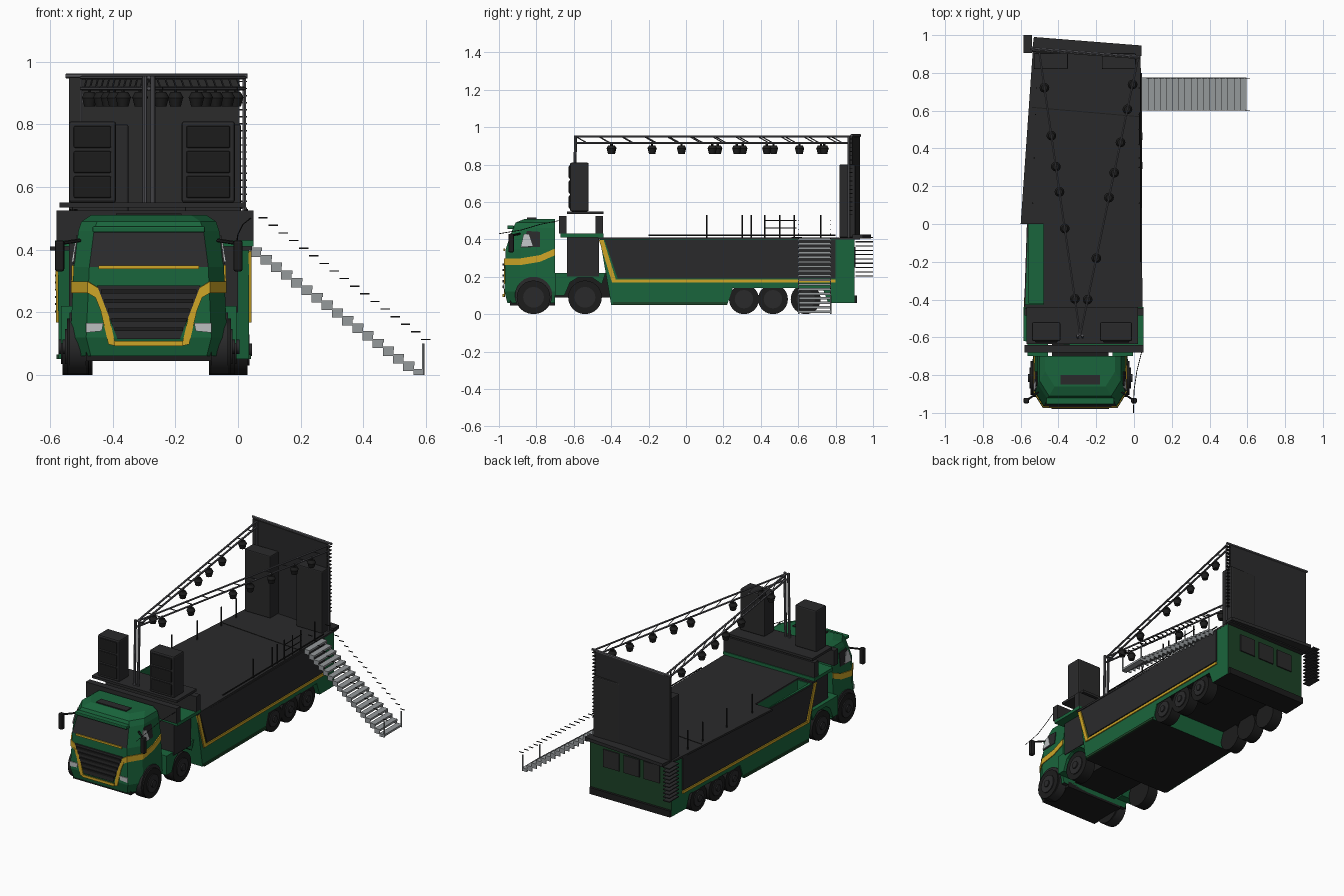
import bpy, bmesh, math
from mathutils import Vector

cube = bpy.data.objects.get("Cube")
if cube:
    bpy.data.objects.remove(cube)


def material(name, r, g, b):
    m = bpy.data.materials.new(name)
    m.use_nodes = True
    m.diffuse_color = (r, g, b, 1)
    m.node_tree.nodes["Principled BSDF"].inputs["Base Color"].default_value = (r, g, b, 1)
    return m


CHARCOAL = material("charcoal", .023, .023, .024)
TYRE = material("tyre black", .012, .012, .012)
GREEN = material("green paint", .01, .13, .045)
DARK_GREEN = material("dark green", .012, .055, .02)
YELLOW = material("yellow stripe", .62, .38, .02)
GREY = material("step grey", .3, .32, .33)
SILVER = material("lamp silver", .5, .52, .53)
STEEL = material("truss steel", .09, .09, .1)
CX = -.285  # cab centre line


def finish(name, bm, *mats):
    bmesh.ops.recalc_face_normals(bm, faces=bm.faces)
    me = bpy.data.meshes.new(name)
    bm.to_mesh(me)
    bm.free()
    ob = bpy.data.objects.new(name, me)
    bpy.context.collection.objects.link(ob)
    for m in mats:
        me.materials.append(m)
    return ob


def loft(name, rings, *mats):
    """Skin between rings of equal length and cap both ends."""
    bm = bmesh.new()
    vs = [[bm.verts.new(p) for p in ring] for ring in rings]
    n = len(vs[0])
    for a, b in zip(vs, vs[1:]):
        for i in range(n):
            j = (i + 1) % n
            bm.faces.new((a[i], a[j], b[j], b[i]))
    bm.faces.new(vs[0])
    bm.faces.new(vs[-1])
    bm.normal_update()
    return finish(name, bm, *mats)


def slab(name, outline, z0, z1, mat):
    return loft(name, [[(x, y, z) for x, y in outline] for z in (z0, z1)], mat)


def box(name, x0, x1, y0, y1, z0, z1, mat, bevel=0):
    ob = slab(name, [(x0, y0), (x1, y0), (x1, y1), (x0, y1)], z0, z1, mat)
    if bevel:
        mod = ob.modifiers.new("bevel", 'BEVEL')
        mod.width, mod.segments = bevel, 2
    return ob


def side(name, outline, xa, xb, *mats):
    """Side profile between two x positions, each a function of y."""
    return loft(name, [[(f(y), y, z) for y, z in outline] for f in (xa, xb)], *mats)


def rod(name, a, b, r, mat, sides=6, r2=None):
    a, b = Vector(a), Vector(b)
    bm = bmesh.new()
    bmesh.ops.create_cone(bm, cap_ends=True, segments=sides, radius1=r,
                          radius2=r if r2 is None else r2, depth=(b - a).length)
    turn = (b - a).to_track_quat('Z', 'Y').to_matrix().to_4x4()
    turn.translation = (a + b) / 2
    bm.transform(turn)
    ob = finish(name, bm, mat)
    if sides > 8:
        for p in ob.data.polygons:
            p.use_smooth = len(p.vertices) == 4
    return ob


def ribbon(name, pts, offset, mat):
    bm = bmesh.new()
    off = Vector(offset)
    low = [bm.verts.new(p) for p in pts]
    top = [bm.verts.new(Vector(p) + off) for p in pts]
    for i in range(len(pts) - 1):
        bm.faces.new((low[i], low[i + 1], top[i + 1], top[i]))
    ob = finish(name, bm, mat)
    ob.modifiers.new("thickness", 'SOLIDIFY').thickness = .006
    return ob


def wheel(name, x, y, r, out):
    w = .07
    rod(name + "_tyre", (x - out * w, y, r), (x, y, r), r, TYRE, 24)
    rod(name + "_rim", (x, y, r), (x + out * .006, y, r), r * .62, CHARCOAL, 16)
    rod(name + "_hub", (x, y, r), (x + out * .014, y, r), r * .25, CHARCOAL, 10)


# Cab: stacked plan sections with chamfered front corners
def section(z, w, front):
    pts = [(w, -.70), (w, front + .08), (w - .05, front)]
    pts += [(-x, y) for x, y in reversed(pts)]
    return [(CX + x, y, z) for x, y in pts]


cab = loft("cab", [section(*s) for s in (
    (.06, .235, -.955), (.12, .25, -.97), (.345, .24, -.965),
    (.46, .225, -.925), (.49, .215, -.91), (.51, .185, -.86))], GREEN, CHARCOAL)
for p in cab.data.polygons:
    c = p.center
    if .36 < c.z < .44 and c.y < -.93 or p.normal.z < -.9:
        p.material_index = 1
box("cab_roof_hatch", CX - .105, CX + .105, -.85, -.80, .508, .516, CHARCOAL)
box("sun_visor", CX - .18, CX + .18, -.955, -.92, .455, .475, GREEN, .005)
box("cab_base", CX - .2, CX + .2, -.94, -.70, .045, .08, TYRE)

# Grille, bars and front trim
loft("grille", [[(CX + x, y, z) for x, z in ((-.165, .285), (.165, .285), (.1, .115), (-.1, .115))]
                for y in (-.966, -.974)], CHARCOAL)
for i in range(5):
    z = .14 + i * .03
    w = .1 + (z - .115) * .36
    box("grille_bar", CX - w, CX + w, -.98, -.972, z, z + .012, TYRE)
ribbon("windshield_stripe", [(CX - .16, -.969, .338), (CX + .16, -.969, .338)], (0, 0, .012), YELLOW)
ribbon("grille_bottom_stripe", [(CX - .11, -.974, .092), (CX + .11, -.974, .092)], (0, 0, .016), YELLOW)

for s, tag in ((1, "left"), (-1, "right")):
    def at(x, y, z):
        return (CX + s * x, y, z)
    # Yellow band sweeping from the cab side to the grille
    ribbon(tag + "_cab_stripe", [at(.246, -.70, .315), at(.247, -.78, .28), at(.248, -.888, .262),
                                 at(.196, -.972, .262), at(.15, -.972, .235)], (0, 0, .036), YELLOW)
    ribbon(tag + "_grille_stripe", [at(.15, -.974, .25), at(.13, -.974, .2), at(.105, -.974, .092)],
           (s * .024, 0, .006), YELLOW)
    loft(tag + "_headlight", [[at(x, y, z) for x, z in ((.145, .165), (.2, .165), (.2, .135), (.15, .14))]
                              for y in (-.967, -.975)], SILVER)
    # Side window follows the inward lean of the cab
    loft(tag + "_side_window", [[at(w + d, y, z) for y, z, w in (
        (-.885, .355, .239), (-.78, .36, .238), (-.78, .44, .228), (-.85, .445, .228))]
        for d in (-.002, .004)], CHARCOAL)
    loft(tag + "_quarter_window", [[at(w + d, y, z) for y, z, w in (
        (-.884, .36, .242), (-.82, .365, .24), (-.84, .425, .232), (-.868, .43, .23))]
        for d in (0, .005)], SILVER)
    x0, x1 = sorted((CX + s * .27, CX + s * .3))
    box(tag + "_mirror", x0, x1, -.95, -.92, .33, .43, TYRE, .008)
    rod(tag + "_mirror_arm", at(.22, -.89, .43), at(.285, -.935, .42), .006, TYRE)
    rod(tag + "_wheel_arch", at(.2, -.815, .1), at(.2535, -.815, .1), .1, CHARCOAL, 24)
    wheel(tag + "_front_wheel", CX + s * .262, -.815, .09, s)
    wheel(tag + "_drive_wheel", CX + s * .275, -.54, .09, s)
    # Tractor fenders and tanks
    side(tag + "_fender", [(-.70, .1), (-.65, .1), (-.62, .17), (-.58, .195), (-.5, .195), (-.45, .16),
                           (-.43, .22), (-.70, .22)],
         lambda y: CX + s * .17, lambda y: CX + s * .28, GREEN)

# Tractor chassis and housing under the stage front
box("tractor_chassis", CX - .15, CX + .15, -.72, -.40, .09, .22, TYRE)
box("front_housing", CX - .255, CX + .285, -.635, -.465, .2, .42, CHARCOAL)
slab("neck_floor", [(-.585, -.62), (.05, -.67), (.05, -.44), (-.585, -.44)], .41, .43, GREEN)
for y in (-.66, -.465):
    box("front_wall", -.58, .05, y - .02, y + .02, .43, .525, CHARCOAL)
box("speaker_platform", -.57, .02, -.635, -.44, .535, .55, CHARCOAL)


# Trailer body, tapering towards the rear on one side
def flank_r(y, d=0):
    return -.575 + .033 * (y + .45) - d


def flank_l(y, d=0):
    return .035 + d


body = side("trailer_body", [(-.46, .40), (-.40, .05), (.22, .05), (.25, .14), (.73, .14),
                             (.76, .06), (.90, .06), (.90, .40)], flank_r, flank_l,
            GREEN, TYRE, DARK_GREEN)
for p in body.data.polygons:
    if p.normal.z < -.5:
        p.material_index = 1
    elif p.normal.y > .9 and p.center.y > .85:
        p.material_index = 2
well = box("well_cutter", -.555, -.48, -.42, 0, .2, .5, GREEN)
well.hide_render = well.hide_viewport = True
cut = body.modifiers.new("well", 'BOOLEAN')
cut.object, cut.operation = well, 'DIFFERENCE'
slab("stage_deck", [(-.535, .93), (.035, .93), (.045, -.47), (-.58, -.47), (-.58, -.425),
                    (-.48, -.425), (-.48, 0), (-.60, 0)], .398, .41, CHARCOAL)
slab("deck_hatch", [(-.54, .62), (.035, .57), (.035, .565), (-.54, .615)], .409, .412, TYRE)

for tag, f in (("left", flank_l), ("right", flank_r)):
    def skin(name, outline, d, mat):
        side(tag + name, outline, lambda y: f(y, -.002), lambda y: f(y, d), mat)
    skin("_side_panel", [(-.435, .396), (-.365, .19), (.80, .19), (.80, .396)], .007, CHARCOAL)
    skin("_low_stripe", [(-.395, .168), (.80, .168), (.80, .184), (-.395, .184)], .007, YELLOW)
    skin("_slant_stripe", [(-.465, .396), (-.395, .168), (-.37, .168), (-.44, .396)], .008, YELLOW)
    skin("_skirt_rail", [(-.39, .05), (.22, .05), (.22, .065), (-.39, .065)], .007, DARK_GREEN)
    out = 1 if tag == "left" else -1
    for y in (.31, .465, .64):
        wheel(tag + "_trailer_wheel", f(y, -.004), y, .08, out)

# Trailer rear: hatches, bumper, ledge and folding steps
for i in range(3):
    x = -.45 + i * .14
    box("rear_hatch", x, x + .11, .895, .907, .25, .36, CHARCOAL)
box("rear_bumper", -.53, .03, .89, .915, .06, .1, TYRE)
slab("rear_ledge", [(-.54, .91), (.04, .89), (.04, .945), (-.53, .99)], .405, .425, CHARCOAL)
for i in range(10):
    z = .2 + i * .023
    box("rear_step", -.585, -.54, .905, 1, z, z + .006, CHARCOAL)

# Back wall of the stage
slab("back_wall", [(-.54, .915), (.005, .875), (.005, .89), (-.54, .93)], .41, .95, CHARCOAL)
rod("back_wall_top_bar", (-.55, .93, .955), (.03, .885, .955), .008, STEEL)
for x in (-.53, -.17):
    box("rear_cabinet", x, x + .18, .82, .905, .41, .80, CHARCOAL, .006)
for i in range(19):
    z = .53 + i * .0225
    box("wall_rung", .003, .028, .872, .89, z, z + .004, TYRE)

# Front speaker stacks
for x0, x1 in ((-.54, -.39), (-.18, -.01)):
    box("speaker", x0, x1, -.62, -.52, .55, .81, CHARCOAL, .008)
    for i in range(3):
        z = .565 + i * .08
        box("speaker_horn", x0 + .015, x1 - .015, -.627, -.615, z, z + .07, TYRE, .005)

# Overhead truss in a V with hanging lamps
apex = Vector((CX, -.59, .95))
for x in (-.298, -.272):
    rod("truss_post", (x, -.60, .54), (x, -.59, .955), .008, STEEL, 8)
ends = {"right": Vector((-.50, .90, .95)), "left": Vector((.02, .87, .95))}
for tag, end in ends.items():
    rod(tag + "_truss_top", apex, end, .006, STEEL)
    drop = Vector((0, 0, -.035))
    rod(tag + "_truss_bottom", apex + drop, end + drop, .006, STEEL)
    for i in range(12):
        a, b = (apex.lerp(end, (i + k) / 12) for k in (0, .5))
        rod(tag + "_truss_web", a, b + drop, .003, STEEL, 4)
    for t in (.13, .28, .5, .59, .7, .82, .91) if tag == "left" else (.13, .38, .51, .6, .71, .88):
        p = apex.lerp(end, t)
        p.z = .885
        rod(tag + "_lamp_hanger", p, p + Vector((0, 0, .035)), .006, TYRE)
        rod(tag + "_lamp_cap", p, p + Vector((0, 0, .018)), .026, TYRE, 12, .016)
        rod(tag + "_lamp_head", p - Vector((0, 0, .028)), p, .017, TYRE, 12, .024)
    rod(tag + "_rear_post", (end.x, end.y, .41), end, .006, STEEL)

# Deck railings
for y in (.11, .30, .35, .42, .50, .58, .72):
    rod("left_rail_post", (.028, y, .41), (.028, y, .53), .004, TYRE)
for y in (.11, .35, .58, .72):
    rod("right_rail_post", (flank_r(y) + .02, y, .41), (flank_r(y) + .02, y, .53), .004, TYRE)
rod("deck_edge_rail", (.034, -.2, .423), (.034, .8, .423), .004, TYRE)
for z in (.46, .5):
    rod("stair_head_rail", (.028, .42, z), (.028, .59, z), .003, TYRE)

# Access stairs with handrail pieces over each step
steps = 17
for i in range(steps):
    x, z = .04 + i * .0325, .395 - i * .0243
    box("stair_tread", x, x + .036, .60, .775, z, z + .012, GREY)
    for y in (.60, .77):
        box("stair_stringer", x, x + .034, y, y + .005, max(z - .018, 0), z + .012, GREY)
        box("handrail_piece", x + .025, x + .055, y, y + .004, z + .105, z + .109, TYRE)
for y in (.602, .773):
    rod("stair_end_post", (.592, y, 0), (.592, y, .1), .004, GREY)

# Loose cable beside the cab
pts = [(.04, -.68, .5), (.015, -.78, .48), (0, -.88, .45), (-.003, -1, .43)]
for a, b in zip(pts, pts[1:]):
    rod("cable", a, b, .002, TYRE, 4)
